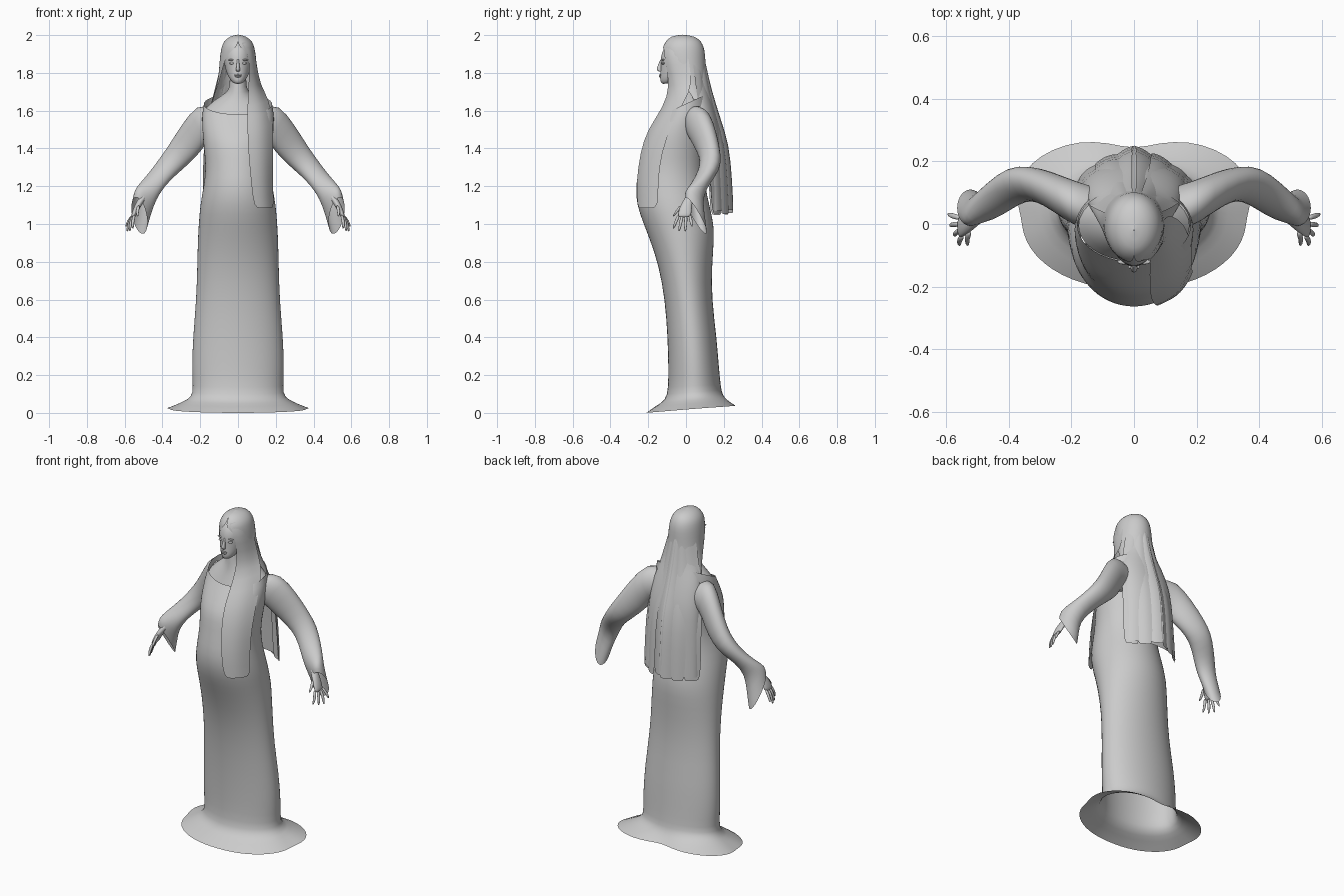
import bpy, bmesh, random
from math import sin, cos, pi, radians, exp
from mathutils import Vector as V

random.seed(4)


def loft(name, rows, closed=True, cap=(False, False), sub=1):
    """Skin a list of point rows, smooth it and return the object."""
    bm = bmesh.new()
    vs = [[bm.verts.new(p) for p in r] for r in rows]
    n = len(rows[0])
    for a, b in zip(vs, vs[1:]):
        for i in range(n if closed else n - 1):
            j = (i + 1) % n
            bm.faces.new((a[i], a[j], b[j], b[i]))
    if cap[0]:
        bm.faces.new(vs[0])
    if cap[1]:
        bm.faces.new(vs[-1])
    bmesh.ops.recalc_face_normals(bm, faces=bm.faces)
    for f in bm.faces:
        f.smooth = True
    me = bpy.data.meshes.new(name)
    bm.to_mesh(me)
    bm.free()
    ob = bpy.data.objects.new(name, me)
    bpy.context.collection.objects.link(ob)
    if sub:
        ob.modifiers.new("smooth", 'SUBSURF').levels = sub
        ob.modifiers["smooth"].render_levels = sub
    return ob


def ring(zf, zb, w, yf, yb, n=28, notch=0.0):
    """Horizontal oval, tilted from zf (front) to zb (back); notch gives two rear lobes."""
    pts = []
    for i in range(n):
        t = 2 * pi * i / n
        c = cos(t)
        k = 1 - notch * exp(-((t - pi) / 0.25) ** 2)
        k += notch * abs(sin(2 * t)) * (1.7 if c < 0 else 0.3)
        pts.append((w * sin(t) * k, (yf + yb) / 2 - (yb - yf) / 2 * c * k,
                    (zf + zb) / 2 - (zb - zf) / 2 * c))
    return pts


def oval(c, a, b, n=14):
    c, a, b = V(c), V(a), V(b)
    return [c + a * cos(2 * pi * i / n) + b * sin(2 * pi * i / n) for i in range(n)]


def blob(name, loc, scale, rot=(0, 0, 0)):
    bpy.ops.mesh.primitive_uv_sphere_add(segments=12, ring_count=8, location=loc, rotation=rot)
    ob = bpy.context.object
    ob.name = name
    ob.scale = scale
    bpy.ops.object.shade_smooth()


# Long dress: flared hem, skirt, rounded belly, bodice and scooped neckline
loft("dress", [ring(*r) for r in [
    (.0, .04, .36, -.21, .26, 28, .10), (.035, .065, .30, -.165, .225, 28, .06),
    (.065, .10, .245, -.108, .192), (.13, .14, .240, -.095, .185), (.24, .24, .246, -.094, .175),
    (.40, .40, .240, -.098, .163), (.60, .60, .222, -.112, .137), (.78, .78, .217, -.145, .138),
    (.92, .92, .214, -.193, .150), (1.0, 1.0, .209, -.225, .148), (1.1, 1.1, .202, -.262, .125),
    (1.2, 1.2, .182, -.270, .102), (1.3, 1.3, .170, -.247, .095), (1.4, 1.4, .182, -.230, .105),
    (1.45, 1.5, .188, -.213, .125), (1.52, 1.61, .194, -.165, .138), (1.58, 1.69, .182, -.122, .115)]])

# Neck and upper chest
loft("neck", [ring(*r, 20) for r in [
    (1.79, 1.82, .045, -.07, .03), (1.72, 1.74, .042, -.078, .03), (1.67, 1.71, .06, -.083, .05),
    (1.625, 1.68, .13, -.096, .09), (1.565, 1.64, .18, -.12, .11)]])

# Head
loft("head", [ring(z, z + .012, w, f, b, 24) for z, w, f, b in [
    (1.738, .020, -.122, -.07), (1.75, .036, -.136, -.04), (1.775, .052, -.138, 0),
    (1.80, .063, -.136, .04), (1.84, .073, -.134, .06), (1.88, .078, -.136, .08),
    (1.93, .073, -.122, .08), (1.97, .045, -.08, .05)]], cap=(True, True))

# Face details
loft("nose", [oval((0, y, z), (w, 0, 0), (0, d, 0), 10) for y, z, w, d in [
    (-.129, 1.875, .006, .007), (-.135, 1.85, .007, .009), (-.143, 1.825, .010, .014),
    (-.141, 1.812, .013, .014), (-.132, 1.806, .009, .008)]], cap=(True, True))
blob("upper_lip", (0, -.137, 1.789), (.020, .007, .004))
blob("lower_lip", (0, -.136, 1.781), (.016, .008, .005))
for s in (-1, 1):
    blob("eye", (s * .031, -.120, 1.851), (.015, .010, .007))
    blob("brow", (s * .033, -.121, 1.869), (.020, .008, .004))

# Sleeves with bell cuffs, and hands
sleeve = [((.11, .05, 1.53), (.03, 0, .085), (0, .065, 0)),
          ((.185, .06, 1.545), (.03, 0, .098), (.01, .08, 0)),
          ((.25, .10, 1.45), (.05, 0, .075), (.02, .07, 0)),
          ((.32, .13, 1.36), (.047, 0, .054), (.02, .058, 0)),
          ((.375, .128, 1.30), (.04, 0, .046), (.022, .056, 0)),
          ((.43, .09, 1.235), (.037, .01, .039), (.02, .048, 0)),
          ((.48, .05, 1.17), (.042, -.01, .043), (.025, .044, 0)),
          ((.505, .045, 1.115), (.032, -.045, .07), (.034, .03, .01)),
          ((.522, .052, 1.045), (.018, -.055, .10), (.040, .024, 0))]
palm = [((.47, .045, 1.19), .020, .024), ((.51, .012, 1.13), .017, .024),
        ((.532, 0, 1.095), .016, .034), ((.552, -.008, 1.05), .013, .038),
        ((.558, -.01, 1.035), .008, .034)]
fingers = [((.548, -.038, 1.05), (.556, -.068, .975)), ((.555, -.02, 1.045), (.572, -.037, .962)),
           ((.558, 0, 1.045), (.586, -.004, .960)), ((.556, .02, 1.05), (.592, .032, .985)),
           ((.525, -.025, 1.10), (.530, -.068, 1.04))]
for s, side in ((1, "left"), (-1, "right")):
    m = lambda p: V((p[0] * s, p[1], p[2]))
    loft(side + "_sleeve", [oval(m(c), m(a), m(b)) for c, a, b in sleeve])
    loft(side + "_palm", [oval(m(c), m((a, 0, a * .4)), m((0, b, 0)), 10) for c, a, b in palm],
         cap=(True, True))
    for p, q in fingers:
        rows = []
        for k, r in ((0, .010), (.5, .009), (.85, .007), (1, .003)):
            c = V(p).lerp(V(q), k) + V((.006, 0, 0)) * sin(pi * k)
            rows.append(oval(m(c), m((r, 0, 0)), m((0, r, 0)), 8))
        loft(side + "_finger", rows, cap=(True, True))

# Hair cap: arcs round the head, open at the face, falling behind the shoulders
cap_rows = []
for z, w, yf, yc, yb, gap in [
        (2.002, .001, -.021, -.02, -.019, 0), (1.995, .045, -.082, -.01, .05, 0),
        (1.965, .077, -.108, -.01, .082, 0), (1.935, .088, -.128, -.01, .095, 5),
        (1.90, .096, -.130, -.01, .102, 36), (1.83, .100, -.115, 0, .104, 55),
        (1.75, .107, -.07, .01, .112, 66), (1.68, .130, -.02, .045, .130, 78),
        (1.60, .152, .03, .075, .155, 88), (1.48, .165, .06, .10, .190, 92),
        (1.35, .172, .07, .11, .203, 95), (1.07, .178, .07, .13, .212, 95)]:
    row, g = [], radians(gap)
    for i in range(29):
        t = g + (2 * pi - 2 * g) * i / 28
        d = (yc - yf) if cos(t) > 0 else (yb - yc)
        row.append((w * sin(t), yc - d * cos(t), z))
    cap_rows.append(row)
loft("hair", cap_rows, closed=False)


def ribbon(name, edges, bulge):
    """Curved lock of hair between pairs of edge points."""
    rows = []
    for a, b in edges:
        a, b = V(a), V(b)
        rows.append([a.lerp(b, k / 4) + V(bulge) * sin(pi * k / 4) for k in range(5)])
    loft(name, rows, closed=False)


# Lock falling over the front of one shoulder
ribbon("front_lock", [
    ((.012, -.112, 1.962), (.072, -.01, 1.962)), ((.045, -.118, 1.92), (.088, 0, 1.92)),
    ((.062, -.108, 1.85), (.098, .02, 1.85)),
    ((.056, -.085, 1.73), (.118, .03, 1.73)), ((.05, -.118, 1.62), (.165, .0, 1.665)),
    ((.05, -.205, 1.50), (.186, -.075, 1.53)), ((.055, -.242, 1.38), (.186, -.13, 1.38)),
    ((.07, -.264, 1.22), (.182, -.15, 1.22)), ((.083, -.257, 1.085), (.192, -.145, 1.085))],
    (.012, -.018, 0))

# Overlapping locks down the back
for i, x in enumerate((-.145, -.085, -.03, .03, .09, .145)):
    dip = .09 * (x / .15) ** 2
    tw = random.uniform(-.05, .05)
    end = 1.045 + random.uniform(0, .035)
    edges = []
    for z, k, y, h in ((1.94, .36, .072, .016), (1.86, .46, .092, .02), (1.72, .64, .118, .028),
                       (1.56, .88, .165, .034), (1.42, 1, .210, .037), (1.24, 1.02, .225, .038),
                       (end, 1.04, .233, .038)):
        yy = y - dip * k * .85
        lean = (.35 * x) + tw * k
        edges.append(((x * k - h, yy + lean * .4, z), (x * k + h, yy - lean * .4, z)))
    ribbon("back_lock", edges, (0, .009, 0))
